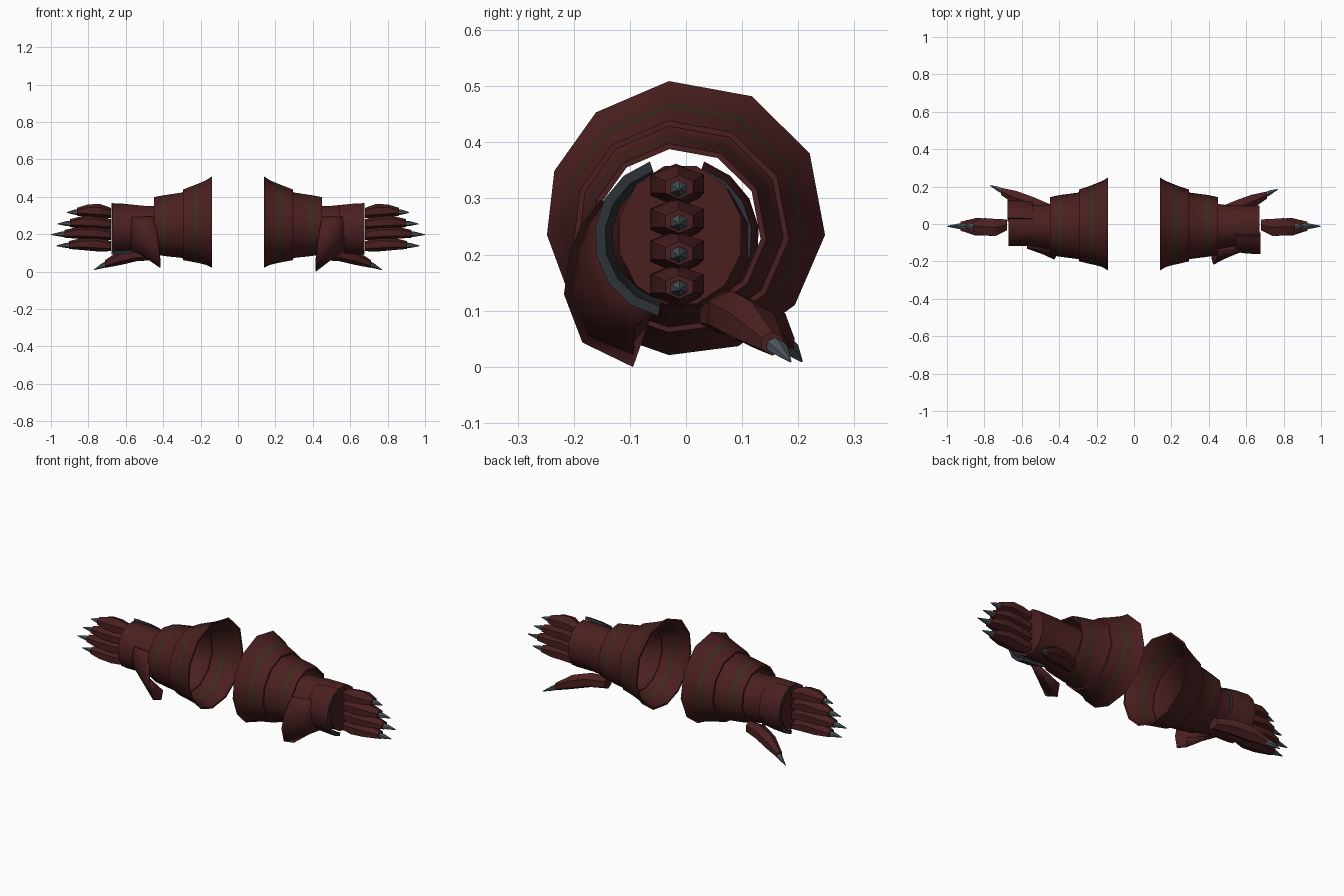
import bpy, bmesh, math

if "Cube" in bpy.data.objects:
    bpy.data.objects.remove(bpy.data.objects["Cube"])


def material(name, rgb):
    m = bpy.data.materials.new(name)
    m.diffuse_color = (*rgb, 1)
    m.use_nodes = True
    m.node_tree.nodes["Principled BSDF"].inputs["Base Color"].default_value = m.diffuse_color
    return m


RED = material("dark_red_leather", (0.070, 0.0140, 0.0143))
GREEN = material("olive_stripe", (0.042, 0.026, 0.012))
SLATE = material("slate_trim", (0.027, 0.031, 0.038))
CLAW = material("steel_claw", (0.070, 0.095, 0.107))

# Uneven corner angles shared by both cuff rings
CUFF_ANGLES = [97, 130, 160, 187, 213, 238, 263, 292, 321, 353, 388, 422]


def section(x, cy, cz, ry, rz, degrees):
    """Cross-section in the YZ plane through the given angles."""
    return [(x, cy + ry * math.cos(math.radians(a)), cz + rz * math.sin(math.radians(a)))
            for a in degrees]


def even(n, phase):
    return [phase + 360 * i / n for i in range(n)]


def span(a0, a1, n):
    return [a0 + (a1 - a0) * i / n for i in range(n + 1)]


def loft(name, rows, side, mats, closed=True, loop=False, caps=(False, False),
         rule=None, smooth=35, thick=0):
    """Skin a list of cross-sections; rule(row, column, centre) picks the material."""
    bm = bmesh.new()
    grid = [[bm.verts.new((x * side, y, z)) for x, y, z in row] for row in rows]
    n = len(rows[0])
    for r in range(len(rows) if loop else len(rows) - 1):
        a, b = grid[r], grid[(r + 1) % len(rows)]
        for c in range(n if closed else n - 1):
            d = (c + 1) % n
            f = bm.faces.new((a[c], a[d], b[d], b[c]))
            if rule:
                f.material_index = rule(r, c, f.calc_center_median())
    for use, row in zip(caps, (grid[0], grid[-1])):
        if use:
            f = bm.faces.new(row)
            f.material_index = len(mats) - 1
    bmesh.ops.remove_doubles(bm, verts=bm.verts, dist=0.0005)
    bmesh.ops.recalc_face_normals(bm, faces=bm.faces)
    me = bpy.data.meshes.new(name)
    bm.to_mesh(me)
    bm.free()
    for m in mats:
        me.materials.append(m)
    ob = bpy.data.objects.new(name, me)
    bpy.context.collection.objects.link(ob)
    if thick:
        mod = ob.modifiers.new("thickness", "SOLIDIFY")
        mod.thickness = thick
        mod.offset = 0
    bpy.ops.object.select_all(action="DESELECT")
    ob.select_set(True)
    bpy.context.view_layer.objects.active = ob
    bpy.ops.object.shade_smooth_by_angle(angle=math.radians(smooth))
    return ob


def cuff(name, profile, side, stripe):
    """Hollow cuff ring; profile entries are x, centre y, centre z, radius."""
    def wall(x, cy, cz, r):
        return section(x, cy, cz, r * 1.015, r, CUFF_ANGLES)
    outer = [wall(*p) for p in profile]
    inner = [wall(x, cy, cz, r - 0.01) for x, cy, cz, r in reversed(profile)]
    loft(name, outer + inner, side, [RED, GREEN], loop=True,
         rule=lambda r, c, p: int(stripe[0] < abs(p.x) < stripe[1]))


def digit(name, body, claw, side):
    """Faceted finger or thumb with a pointed claw."""
    def sections(data):
        return [section(*s, even(6, 30)) for s in data]
    loft(name, sections(body), side, [RED], caps=(True, True), smooth=25)
    loft(name + "_claw", sections(claw), side, [CLAW], caps=(True, True), smooth=25)


def gauntlet(side, label):
    right = side > 0
    # Flared outer cuff and the narrower cuff behind the wrist
    cuff(label + "_outer_cuff", [(0.14, 0, 0.265, 0.246), (0.17, 0, 0.262, 0.228),
                                 (0.215, -0.003, 0.258, 0.213),
                                 (0.235, -0.005, 0.256, 0.207),
                                 (0.295, -0.008, 0.25, 0.19)], side, (0.216, 0.234))
    cuff(label + "_inner_cuff", [(0.282, -0.008, 0.25, 0.187),
                                 (0.300, -0.01, 0.248, 0.176),
                                 (0.385, -0.01, 0.246, 0.165),
                                 (0.405, -0.01, 0.246, 0.162),
                                 (0.45, -0.012, 0.245, 0.154)], side, (0.386, 0.404))

    # Hand tube, open at the wrist and capped at the knuckles
    hand = [(0.42, -0.015, 0.22, 0.13, 0.135), (0.50, -0.012, 0.228, 0.117, 0.128),
            (0.56, -0.01, 0.235, 0.112, 0.127), (0.67, -0.01, 0.235, 0.112, 0.127)]
    loft(label + "_hand", [section(*h, even(12, 15)) for h in hand], side, [RED],
         caps=(False, True))

    # Curved plate lined with slate: front of the right hand, rear of the left
    start, end, cy = (108, 258, -0.02) if right else (72, -78, -0.012)
    plate = []
    for x, r in ((0.54, 0.130), (0.60, 0.139), (0.675, 0.143)):
        plate.append(section(x, cy, 0.23, r, r, span(start, end, 7))
                     + section(x, cy, 0.23, r - 0.018, r - 0.018, span(end, start, 7)))
    loft(label + "_hand_plate", plate, side, [RED, SLATE], caps=(True, True),
         rule=lambda r, c, p: int(c >= 7))

    # Flared wrist guard sweeping down and out
    rim = [(-0.15, 0.295), (-0.185, 0.25), (-0.205, 0.20), (-0.215, 0.13),
           (-0.183, 0.045), (-0.095, 0.002), (-0.08, 0.07)]
    if not right:
        rim = [(-0.135, 0.295), (-0.163, 0.25), (-0.178, 0.20), (-0.188, 0.13),
               (-0.165, 0.05), (-0.095, 0.022), (-0.08, 0.07)]
    outer = [(0.45 - 0.035 * min(i / 4, 1), y, z) for i, (y, z) in enumerate(rim)]
    reach = 0.128 if right else 0.118
    root = section(0.57, -0.02 if right else -0.012, 0.23, reach, reach, span(150, 255, 6))
    middle = [tuple(0.4 * a + 0.6 * b for a, b in zip(p, q)) for p, q in zip(outer, root)]
    loft(label + "_wrist_guard", [outer, middle, root], side, [RED], closed=False,
         smooth=50, thick=0.006)

    # Four fingers stacked from top to bottom
    for i, (z, tip) in enumerate(((0.318, 0.915), (0.257, 0.965),
                                  (0.20, 1.0), (0.14, 0.97))):
        def at(t):
            return 0.68 + (tip - 0.68) * t
        body = [(0.68, -0.005, z - 0.004, 0.034, 0.027),
                (at(0.25), -0.018, z + 0.006, 0.052, 0.038),
                (at(0.52), -0.015, z + 0.008, 0.054, 0.033),
                (at(0.77), -0.012, z + 0.002, 0.028, 0.021)]
        claw = [(at(0.68), -0.014, z, 0.019, 0.016), (at(0.82), -0.012, z, 0.016, 0.014),
                (tip, -0.012, z - 0.002, 0.002, 0.002)]
        digit(f"{label}_finger_{i + 1}", body, claw, side)

    # Thumb angled down and to the rear
    dy = 0.0 if right else 0.02
    body = [(0.45, 0.055 + dy, 0.095, 0.036, 0.034),
            (0.54, 0.082 + dy, 0.096, 0.049, 0.040),
            (0.63, 0.118 + dy, 0.075, 0.045, 0.040),
            (0.71, 0.154 + dy, 0.041, 0.022, 0.021)]
    claw = [(0.685, 0.148 + dy, 0.046, 0.018, 0.017), (0.725, 0.166 + dy, 0.032, 0.016, 0.014),
            (0.77, 0.186 + dy, 0.010, 0.002, 0.002)]
    digit(label + "_thumb", body, claw, side)


gauntlet(1, "right")
gauntlet(-1, "left")
